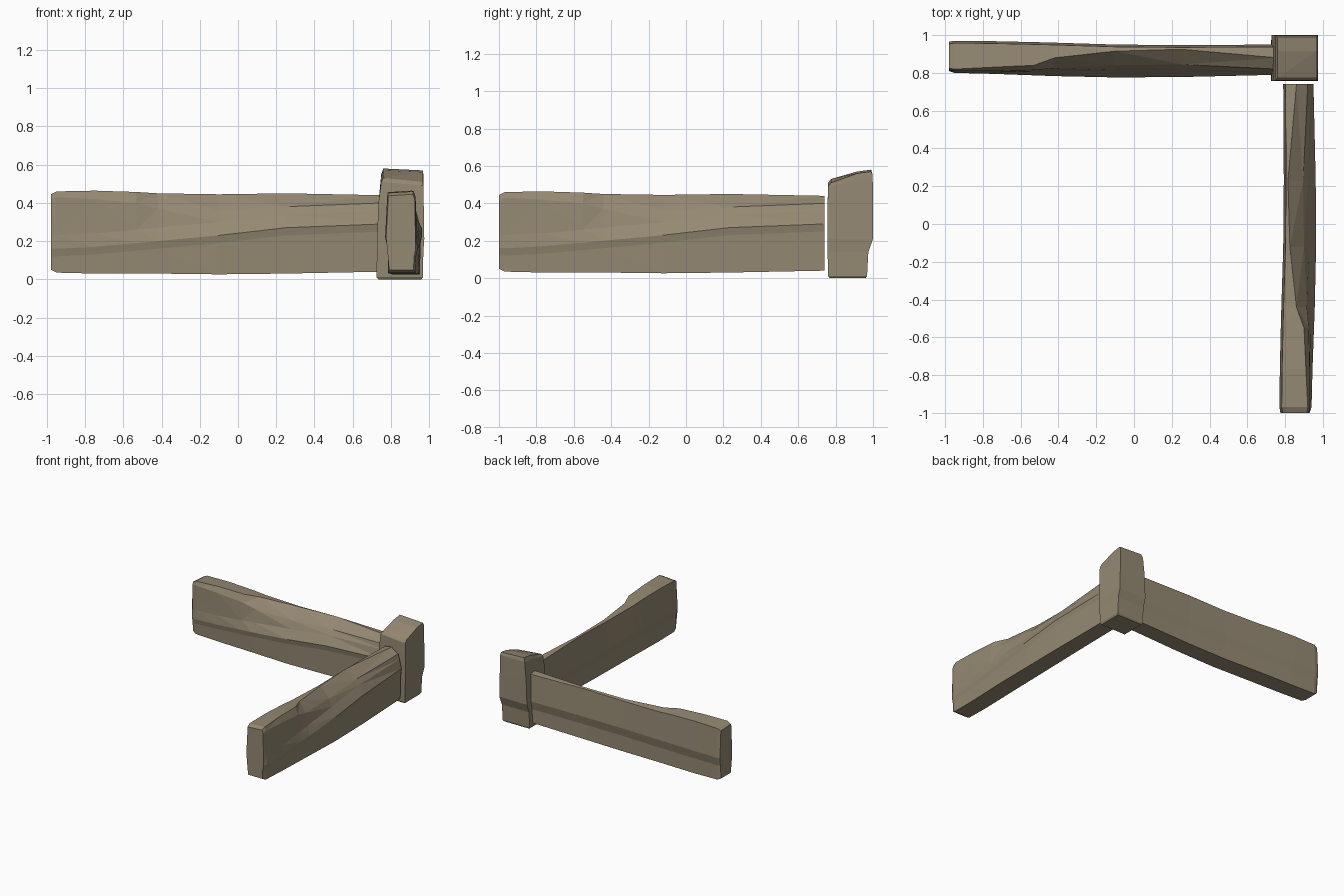
import bpy
import bmesh
from math import pi
from mathutils import Matrix, Vector

cube = bpy.data.objects.get("Cube")
if cube:
    bpy.data.objects.remove(cube, do_unlink=True)

wood = bpy.data.materials.new("weathered wood")
wood.use_nodes = True
color = (0.30, 0.25, 0.17, 1)
wood.diffuse_color = color
wood.node_tree.nodes["Principled BSDF"].inputs["Base Color"].default_value = color


def loft(name, rings):
    """Skin a series of matching rings and close both ends."""
    bm = bmesh.new()
    loops = [[bm.verts.new(p) for p in ring] for ring in rings]
    count = len(loops[0])
    for low, high in zip(loops, loops[1:]):
        for i in range(count):
            j = (i + 1) % count
            bm.faces.new((low[i], low[j], high[j], high[i]))
    bm.faces.new(loops[0])
    bm.faces.new(loops[-1])
    bmesh.ops.triangulate(bm, faces=bm.faces[:], quad_method='SHORT_EDGE')
    bmesh.ops.recalc_face_normals(bm, faces=bm.faces[:])
    mesh = bpy.data.meshes.new(name)
    bm.to_mesh(mesh)
    bm.free()
    mesh.materials.append(wood)
    obj = bpy.data.objects.new(name, mesh)
    bpy.context.collection.objects.link(obj)
    return obj


def beam_ring(x, front, back, bottom, ledge, shoulder_y, shoulder_z, crest, top):
    """Hewn section: ledge on the front, worn upper edge, undercut back."""
    section = [
        (front + .012, bottom),
        (front + .008, ledge - .04),
        (front, ledge),
        (front + (shoulder_y - front) * .6, ledge + .07),
        (shoulder_y, shoulder_z),
        (crest, top),
        (back - .012, top - .008),
        (back, .22),
        (back - .016, .15),
        (back - .016, bottom),
    ]
    return [Vector((x, y, z)) for y, z in section]


# Hewn beam, from its free end to the post
stations = [
    (-.98, .81, .965, .05, .16, .815, .42, .825, .445),
    (-.95, .80, .97, .035, .16, .81, .43, .82, .46),
    (-.75, .795, .968, .03, .17, .81, .42, .83, .464),
    (-.53, .787, .963, .03, .19, .815, .40, .84, .457),
    (-.42, .783, .96, .03, .20, .825, .37, .88, .45),
    (-.1, .776, .95, .026, .23, .84, .36, .915, .445),
    (.25, .778, .947, .03, .27, .845, .38, .925, .45),
    (.76, .79, .95, .04, .29, .82, .40, .88, .44),
]
rings = [beam_ring(*s) for s in stations]
loft("back_beam", rings)

# The same beam turned a quarter to form the other arm
turn = Matrix.Translation((1.74, -.02, 0)) @ Matrix.Rotation(pi / 2, 4, 'Z')
loft("side_beam", [[turn @ p for p in ring] for ring in rings])


# Corner post with an undercut back and an uneven, sloping top
def post_ring(left, right, front, back, heights):
    fold = front + .14
    plan = [(left, front), (right, front), (right, fold),
            (right, back), (left, back), (left, fold)]
    return [Vector((x, y, z)) for (x, y), z in zip(plan, heights)]


loft("corner_post", [
    post_ring(.735, .96, .768, .96, [0] * 6),
    post_ring(.725, .968, .76, .968, [.012] * 6),
    post_ring(.727, .97, .757, .975, [.14] * 6),
    post_ring(.728, .975, .757, 1, [.21] * 6),
    post_ring(.735, .972, .757, 1, [.40] * 6),
    post_ring(.75, .97, .76, .998, [.51, .49, .52, .55, .55, .54]),
    post_ring(.76, .968, .775, .99, [.53, .51, .56, .57, .58, .57]),
])
